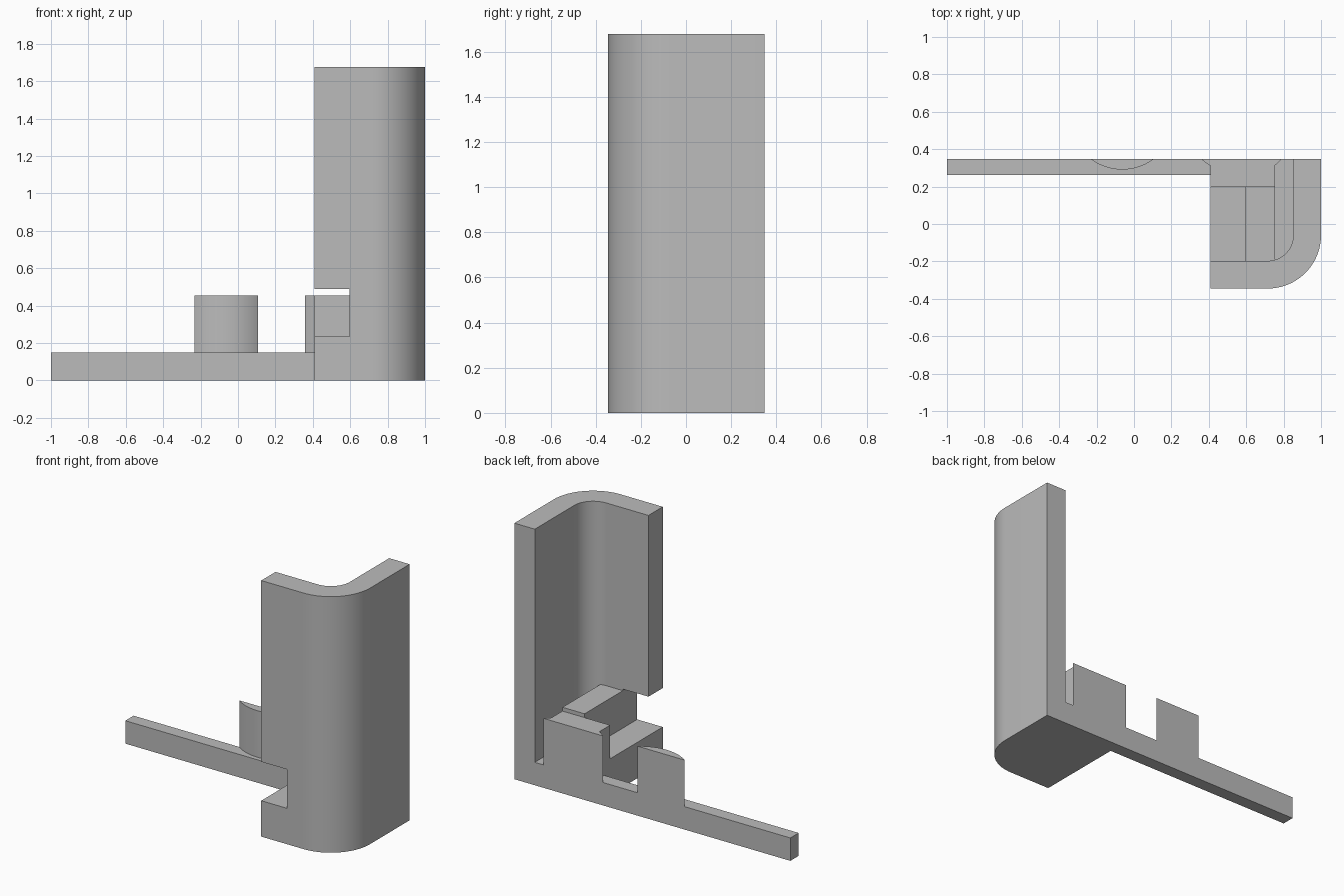
import bpy, bmesh
from math import sin, cos, pi, radians, asin

cube = bpy.data.objects.get("Cube")
if cube:
    bpy.data.objects.remove(cube, do_unlink=True)

grey = bpy.data.materials.new("plain grey")
grey.use_nodes = True
colour = (0.5, 0.5, 0.5, 1)
grey.diffuse_color = colour
grey.node_tree.nodes["Principled BSDF"].inputs["Base Color"].default_value = colour


def prism(name, outline, z0, z1):
    """Extrude a plan outline from z0 to z1."""
    bm = bmesh.new()
    face = bm.faces.new([bm.verts.new((x, y, z0)) for x, y in outline])
    grown = bmesh.ops.extrude_face_region(bm, geom=[face])["geom"]
    for v in grown:
        if isinstance(v, bmesh.types.BMVert):
            v.co.z = z1
    bmesh.ops.recalc_face_normals(bm, faces=bm.faces)
    mesh = bpy.data.meshes.new(name)
    bm.to_mesh(mesh)
    bm.free()
    mesh.materials.append(grey)
    obj = bpy.data.objects.new(name, mesh)
    bpy.context.collection.objects.link(obj)
    return obj


def box(name, x0, x1, y0, y1, z0, z1):
    return prism(name, [(x0, y0), (x1, y0), (x1, y1), (x0, y1)], z0, z1)


def arc(cx, cy, r, a0, a1, steps=20):
    angles = [a0 + (a1 - a0) * i / steps for i in range(steps + 1)]
    return [(cx + r * cos(a), cy + r * sin(a)) for a in angles]


def smooth(obj):
    bpy.ops.object.select_all(action='DESELECT')
    obj.select_set(True)
    bpy.context.view_layer.objects.active = obj
    bpy.ops.object.shade_smooth_by_angle(angle=radians(30))


LEFT, RIGHT, BACK, FRONT = 0.41, 1.0, 0.348, -0.345
THICK, RADIUS, FLOOR, BLOCK_TOP = 0.148, 0.285, 0.15, 0.455
SLOT, RIB = 0.595, 0.755
INNER_FRONT = FRONT + THICK


# Rounded corner wall, with a notch in its front panel
def corner(offset):
    bend = arc(RIGHT - RADIUS, FRONT + RADIUS, RADIUS - offset, -pi / 2, 0)
    return [(LEFT, FRONT + offset)] + bend + [(RIGHT - offset, BACK)]


inner = corner(THICK)
wall = prism("corner_wall", corner(0) + inner[::-1], 0, 1.677)
cutter = box("notch_cutter", LEFT - 0.1, SLOT, FRONT - 0.1, INNER_FRONT + 0.1, 0.235, 0.49)
cutter.hide_render = True
cutter.hide_viewport = True
notch = wall.modifiers.new("notch", 'BOOLEAN')
notch.operation = 'DIFFERENCE'
notch.solver = 'EXACT'
notch.object = cutter
bpy.context.view_layer.objects.active = wall
bpy.ops.object.modifier_apply(modifier=notch.name)
bpy.data.objects.remove(cutter, do_unlink=True)
smooth(wall)

# Floor inside the corner, and the steps standing on it
smooth(prism("base_floor", inner + [(LEFT, BACK)], 0, FLOOR))
box("low_step", LEFT, SLOT, INNER_FRONT, 0.2, FLOOR, 0.235)
box("raised_rib", SLOT, RIB, INNER_FRONT, 0.2, FLOOR, 0.48)

# Back block with flared rear edges
flare = [(RIB, 0.2), (RIB, 0.314), (0.771, 0.329), (0.79, BACK),
         (0.358, BACK), (0.383, 0.328), (LEFT, 0.31), (LEFT, 0.2)]
smooth(prism("back_block", flare, FLOOR, BLOCK_TOP))

# Long bar and the curved stop on top of it
box("long_bar", -1, LEFT, 0.262, BACK, 0, FLOOR)
half, depth = 0.17, 0.057
r = (half ** 2 + depth ** 2) / (2 * depth)
spread = asin(half / r)
curve = arc(-0.063, BACK - depth + r, r, -pi / 2 - spread, -pi / 2 + spread)
smooth(prism("curved_stop", curve, FLOOR, BLOCK_TOP))
